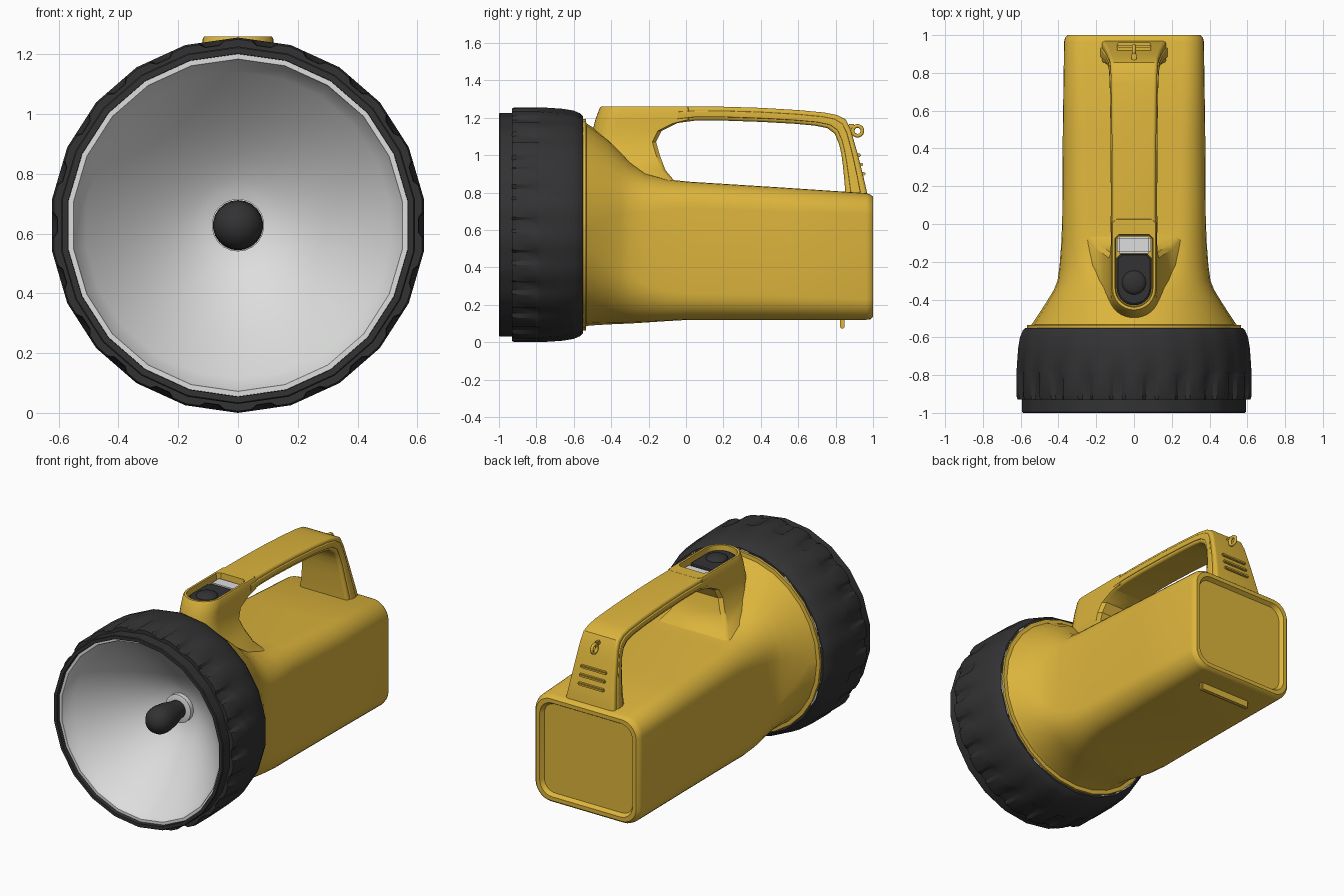
import bpy, bmesh, math
from mathutils import Vector

if "Cube" in bpy.data.objects:
    bpy.data.objects.remove(bpy.data.objects["Cube"])

CZ = 0.628     # height of the lamp axis
N = 22         # sides of the lamp head


def material(name, rgb):
    m = bpy.data.materials.new(name)
    m.diffuse_color = (*rgb, 1)
    m.use_nodes = True
    m.node_tree.nodes["Principled BSDF"].inputs["Base Color"].default_value = m.diffuse_color
    return m


YELLOW = material("yellow plastic", (0.72, 0.46, 0.045))
BLACK = material("black rubber", (0.032, 0.032, 0.034))
SILVER = material("silver reflector", (0.72, 0.73, 0.72))


def finish(name, bm, mat, angle=35):
    bmesh.ops.recalc_face_normals(bm, faces=bm.faces)
    me = bpy.data.meshes.new(name)
    bm.to_mesh(me)
    bm.free()
    me.materials.append(mat)
    ob = bpy.data.objects.new(name, me)
    bpy.context.collection.objects.link(ob)
    bpy.ops.object.select_all(action='DESELECT')
    ob.select_set(True)
    bpy.context.view_layer.objects.active = ob
    bpy.ops.object.shade_smooth_by_angle(angle=math.radians(angle))
    return ob


def skin(name, rings, mat, closed=False, angle=35):
    """Join equal rings of points with quads; cap the ends unless closed."""
    bm = bmesh.new()
    rows = [[bm.verts.new(p) for p in ring] for ring in rings]
    pairs = list(zip(rows, rows[1:])) + ([(rows[-1], rows[0])] if closed else [])
    n = len(rows[0])
    for a, b in pairs:
        for i in range(n):
            j = (i + 1) % n
            bm.faces.new((a[i], a[j], b[j], b[i]))
    if not closed:
        bm.faces.new(rows[0])
        bm.faces.new(rows[-1])
    return finish(name, bm, mat, angle)


def lathe(name, profile, mat, closed=False, fractions=(0,), angle=35):
    """Turn (y, r, dip) about the lamp axis; dip sinks the middle of each side."""
    rings = []
    for y, r, *dip in profile:
        ring = []
        for k in range(N):
            for f in fractions:
                a = (k + f) * 2 * math.pi / N
                rr = r * math.cos(math.pi / N) / math.cos((f - 0.5) * 2 * math.pi / N)
                if dip and 0.3 < f < 0.7:
                    rr -= dip[0]
                ring.append((rr * math.sin(a), y, CZ + rr * math.cos(a)))
        rings.append(ring)
    return skin(name, rings, mat, closed, angle)


def loft(name, stations, mat, angle=35):
    """Rounded-rectangle sections: (y, z) of top, (y, z) of bottom, half width, corner."""
    rings = []
    for yt, zt, yb, zb, w, r in stations:
        top, bot = Vector((0, yt, zt)), Vector((0, yb, zb))
        mid, up, h = (top + bot) / 2, (top - bot).normalized(), (top - bot).length / 2
        r = min(r, w, h) * 0.999
        ring = []
        for c, (sx, sv) in enumerate(((1, 1), (-1, 1), (-1, -1), (1, -1))):
            for i in range(8):
                a = math.pi / 2 * (c + i / 7)
                x = sx * (w - r) + r * math.cos(a)
                v = sv * (h - r) + r * math.sin(a)
                ring.append(mid + Vector((x, 0, 0)) + up * v)
        rings.append(ring)
    return skin(name, rings, mat, angle=angle)


def pod(name, levels, mat):
    """Upright lofts with a round front and a square back: (z, y front, y back, half width)."""
    rings = []
    for z, y0, y1, w in levels:
        ring = [(-w * math.cos(math.pi * i / 16), y0 + w - w * math.sin(math.pi * i / 16), z)
                for i in range(17)]
        c = 0.02
        ring += [(w, y1 - c, z), (w - c, y1, z), (c - w, y1, z), (-w, y1 - c, z)]
        rings.append(ring)
    return skin(name, rings, mat)


def box(name, loc, size, mat):
    bm = bmesh.new()
    bmesh.ops.create_cube(bm, size=1)
    for v in bm.verts:
        v.co = Vector([v.co[i] * size[i] + loc[i] for i in range(3)])
    bmesh.ops.bevel(bm, geom=bm.edges[:], offset=min(size) * 0.25, segments=2, affect='EDGES')
    return finish(name, bm, mat)


# Lamp head: faceted rubber ring with a grip groove on every side
lathe("head_ring", [(-0.95, 0.572), (-1, 0.574), (-1, 0.594), (-0.995, 0.598), (-0.93, 0.598),
                    (-0.93, 0.622, 0.012), (-0.915, 0.628, 0.016), (-0.80, 0.628, 0.012),
                    (-0.775, 0.628), (-0.66, 0.62), (-0.60, 0.61), (-0.565, 0.595),
                    (-0.55, 0.58), (-0.55, 0.5)],
      BLACK, True, (0, 0.26, 0.36, 0.64, 0.74))

# Reflector dish with lip, bulb collar and bulb
dish = [(-0.57 - 0.39 * (i / 12) ** 1.5, 0.08 + 0.472 * i / 12) for i in range(12, -1, -1)]
lathe("reflector", [(-0.975, 0.574), (-0.975, 0.556)] + dish + [(-0.55, 0.08), (-0.55, 0.574)],
      SILVER, True)
lathe("bulb_collar", [(-0.605, 0.07), (-0.60, 0.088), (-0.55, 0.088)], SILVER)
lathe("bulb", [(-0.865, 0.012), (-0.858, 0.036), (-0.84, 0.062), (-0.81, 0.08), (-0.77, 0.084),
               (-0.70, 0.076), (-0.63, 0.058), (-0.56, 0.052)], BLACK, angle=60)

# Body: round flange and cone turning into a rounded box with a recessed rear panel
body = [  # y, half width, bottom, top, corner radius
    (-0.56, 0.566, 0.062, 1.194, 0.566), (-0.535, 0.566, 0.062, 1.194, 0.566),
    (-0.533, 0.542, 0.087, 1.17, 0.542), (-0.50, 0.52, 0.09, 1.15, 0.51),
    (-0.42, 0.468, 0.095, 1.09, 0.42), (-0.35, 0.425, 0.098, 1.02, 0.33),
    (-0.30, 0.405, 0.10, 0.965, 0.27), (-0.22, 0.394, 0.105, 0.905, 0.21),
    (-0.10, 0.385, 0.113, 0.87, 0.16), (0.02, 0.38, 0.12, 0.858, 0.14),
    (0.50, 0.377, 0.12, 0.828, 0.13), (0.965, 0.37, 0.12, 0.797, 0.11),
    (0.985, 0.365, 0.122, 0.79, 0.11), (1.0, 0.35, 0.135, 0.778, 0.10),
    (1.0, 0.325, 0.16, 0.753, 0.085), (0.975, 0.31, 0.175, 0.738, 0.075)]
loft("body", [(y, t, y, b, w, r) for y, w, b, t, r in body], YELLOW)

# Switch housing: flared neck with a sunken well in its top
pod("switch_housing", [(0.80, -0.53, 0.02, 0.29), (0.86, -0.53, -0.06, 0.25),
                       (0.92, -0.525, -0.11, 0.205), (1.0, -0.52, -0.14, 0.16),
                       (1.07, -0.51, -0.16, 0.133), (1.13, -0.50, -0.13, 0.124),
                       (1.17, -0.49, -0.05, 0.122), (1.19, -0.485, 0.03, 0.121),
                       (1.25, -0.462, 0.03, 0.119), (1.26, -0.455, 0.025, 0.113),
                       (1.26, -0.44, -0.055, 0.10), (1.20, -0.435, -0.06, 0.096)], YELLOW)
pod("switch_slider", [(1.19, -0.43, -0.16, 0.092), (1.228, -0.43, -0.16, 0.092),
                      (1.235, -0.42, -0.165, 0.084)], BLACK)
bm = bmesh.new()
bmesh.ops.create_uvsphere(bm, u_segments=24, v_segments=12, radius=0.064)
for v in bm.verts:
    v.co = (v.co.x, v.co.y - 0.31, v.co.z * 0.4 + 1.233)
finish("switch_button", bm, BLACK, 60)
box("switch_plate", (0, -0.11, 1.212), (0.18, 0.09, 0.04), SILVER)

# Handle: grip bar bending down into a widening rear leg
handle = [  # outer y, z, inner y, z, half width
    (-0.045, 1.258, -0.045, 1.172, 0.117), (0.05, 1.26, 0.05, 1.185, 0.116),
    (0.20, 1.259, 0.20, 1.185, 0.116), (0.40, 1.253, 0.40, 1.178, 0.117),
    (0.60, 1.241, 0.58, 1.168, 0.119), (0.74, 1.228, 0.69, 1.158, 0.121),
    (0.81, 1.214, 0.755, 1.145, 0.123), (0.855, 1.19, 0.795, 1.115, 0.126),
    (0.88, 1.14, 0.818, 1.06, 0.13), (0.90, 1.07, 0.83, 1.01, 0.138),
    (0.92, 1.0, 0.838, 0.95, 0.145), (0.945, 0.90, 0.846, 0.87, 0.157),
    (0.968, 0.80, 0.852, 0.80, 0.17), (0.972, 0.74, 0.855, 0.74, 0.178)]
loft("handle", [(*s, 0.018) for s in handle], YELLOW)


def between(s, t):
    return s[0] + (s[2] - s[0]) * t, s[1] + (s[3] - s[1]) * t


# Raised trim along both sides of the handle
loft("handle_trim", [(*between(s, 0.3), *between(s, 0.75), s[4] + 0.007, 0.006)
                     for s in handle], YELLOW)

# Grip ribs on the rear leg
for i, z in enumerate((0.90, 0.95, 1.0)):
    box(f"leg_rib_{i + 1}", (0, 0.945 - (z - 0.90) * 0.25, z), (0.18, 0.03, 0.018), YELLOW)

# Lanyard loop
bpy.ops.mesh.primitive_torus_add(location=(0, 0.917, 1.13), rotation=(0, math.pi / 2, 0),
                                 major_radius=0.026, minor_radius=0.01,
                                 major_segments=24, minor_segments=10)
loop = bpy.context.object
loop.name = "lanyard_loop"
loop.data.materials.append(YELLOW)
bpy.ops.object.shade_smooth()
box("loop_stem", (0, 0.885, 1.155), (0.024, 0.04, 0.024), YELLOW)

# Foot bar under the rear
box("foot_bar", (0, 0.835, 0.1), (0.36, 0.024, 0.055), YELLOW)
